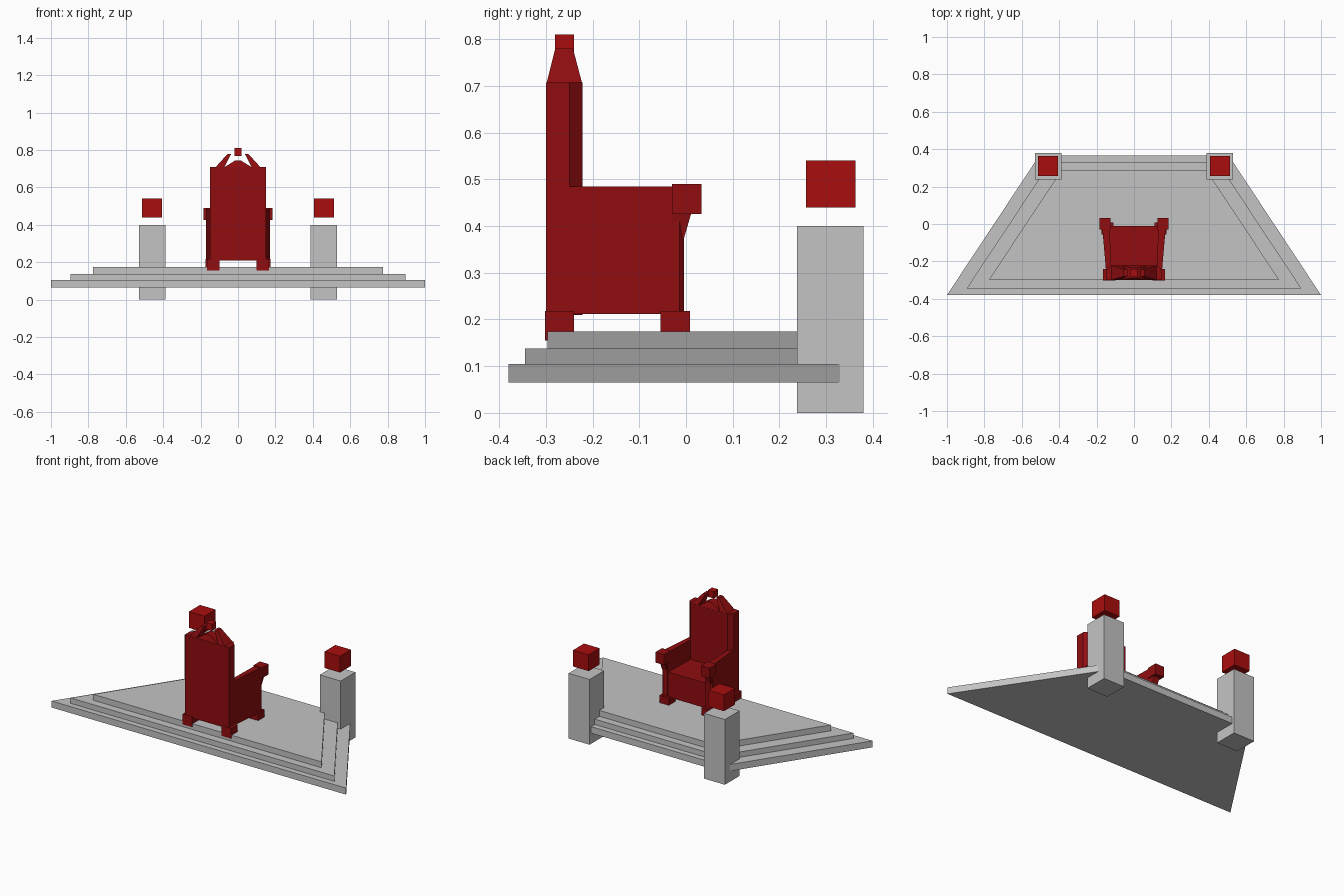
import bpy
import bmesh
from mathutils import Vector

old = bpy.data.objects.get("Cube")
if old:
    bpy.data.objects.remove(old, do_unlink=True)


def material(name, colour):
    m = bpy.data.materials.new(name)
    m.use_nodes = True
    m.diffuse_color = colour
    bsdf = next(n for n in m.node_tree.nodes if n.type == 'BSDF_PRINCIPLED')
    bsdf.inputs["Base Color"].default_value = colour
    return m


stone = material("grey stone", (0.55, 0.55, 0.55, 1))
throne_red = material("dark red", (0.28, 0.004, 0.005, 1))
cube_red = material("bright red", (0.4, 0.004, 0.004, 1))


def loft(name, lower, upper, mat):
    """Solid between two matching rings of points."""
    bm = bmesh.new()
    a = [bm.verts.new(p) for p in lower]
    b = [bm.verts.new(p) for p in upper]
    n = len(a)
    bm.faces.new(a)
    bm.faces.new(b)
    for i in range(n):
        j = (i + 1) % n
        bm.faces.new((a[i], a[j], b[j], b[i]))
    bmesh.ops.recalc_face_normals(bm, faces=bm.faces)
    mesh = bpy.data.meshes.new(name)
    bm.to_mesh(mesh)
    bm.free()
    mesh.materials.append(mat)
    ob = bpy.data.objects.new(name, mesh)
    bpy.context.collection.objects.link(ob)
    return ob


def prism(name, plan, z0, z1, mat):
    return loft(name, [(x, y, z0) for x, y in plan], [(x, y, z1) for x, y in plan], mat)


def box(name, x0, x1, y0, y1, z0, z1, mat):
    return prism(name, [(x0, y0), (x1, y0), (x1, y1), (x0, y1)], z0, z1, mat)


def rect(x0, x1, y0, y1, z):
    return [(x0, y0, z), (x1, y0, z), (x1, y1, z), (x0, y1, z)]


def mirrored(ob):
    """Add a copy across the centre plane."""
    mod = ob.modifiers.new("mirror", 'MIRROR')
    mod.use_axis[0] = True
    return ob


# Stepped trapezoid dais
SLOPE = 0.662
for name, half, y0, y1, z0, z1 in (
        ("lower_step", 1.0, -0.38, 0.365, 0.065, 0.105),
        ("middle_step", 0.895, -0.345, 0.33, 0.105, 0.138),
        ("upper_step", 0.775, -0.297, 0.285, 0.138, 0.174)):
    back = half - SLOPE * (y1 - y0)
    prism(name, [(-half, y0), (half, y0), (back, y1), (-back, y1)], z0, z1, stone)

# Pillars with floating cubes
mirrored(box("pillar", 0.388, 0.53, 0.238, 0.38, 0, 0.4, stone))
mirrored(box("floating_cube", 0.406, 0.512, 0.257, 0.363, 0.44, 0.54, cube_red))

# Throne back with chamfered edges, and seat block
prism("throne_back", [(-0.15, -0.30), (0.15, -0.30), (0.15, -0.25),
                      (0.125, -0.222), (-0.125, -0.222), (-0.15, -0.25)],
      0.21, 0.708, throne_red)
box("seat", -0.135, 0.135, -0.26, -0.012, 0.212, 0.365, throne_red)

# Arms: splayed side panels, flared fronts and end blocks
mirrored(prism("arm_panel", [(0.122, -0.27), (0.148, -0.27), (0.17, -0.014),
                             (0.16, -0.004), (0.13, -0.004)], 0.212, 0.485, throne_red))
mirrored(loft("arm_flare", rect(0.132, 0.165, -0.03, -0.004, 0.375),
              rect(0.132, 0.172, -0.03, 0.012, 0.43), throne_red))
mirrored(box("arm_block", 0.125, 0.184, -0.03, 0.033, 0.426, 0.49, throne_red))

# Feet
mirrored(box("back_foot", 0.1, 0.165, -0.302, -0.24, 0.155, 0.218, throne_red))
mirrored(box("front_foot", 0.11, 0.175, -0.055, 0.009, 0.155, 0.218, throne_red))

# Crest: two leaning horns, a low middle wedge and a floating jewel
mirrored(loft("crest_horn", rect(0.073, 0.12, -0.298, -0.223, 0.708),
              rect(0.036, 0.055, -0.28, -0.242, 0.78), throne_red))
loft("crest_middle", rect(-0.073, 0.073, -0.298, -0.223, 0.708),
     rect(-0.017, 0.017, -0.288, -0.234, 0.743), throne_red)
box("crest_jewel", -0.02, 0.02, -0.281, -0.24, 0.769, 0.81, cube_red)
